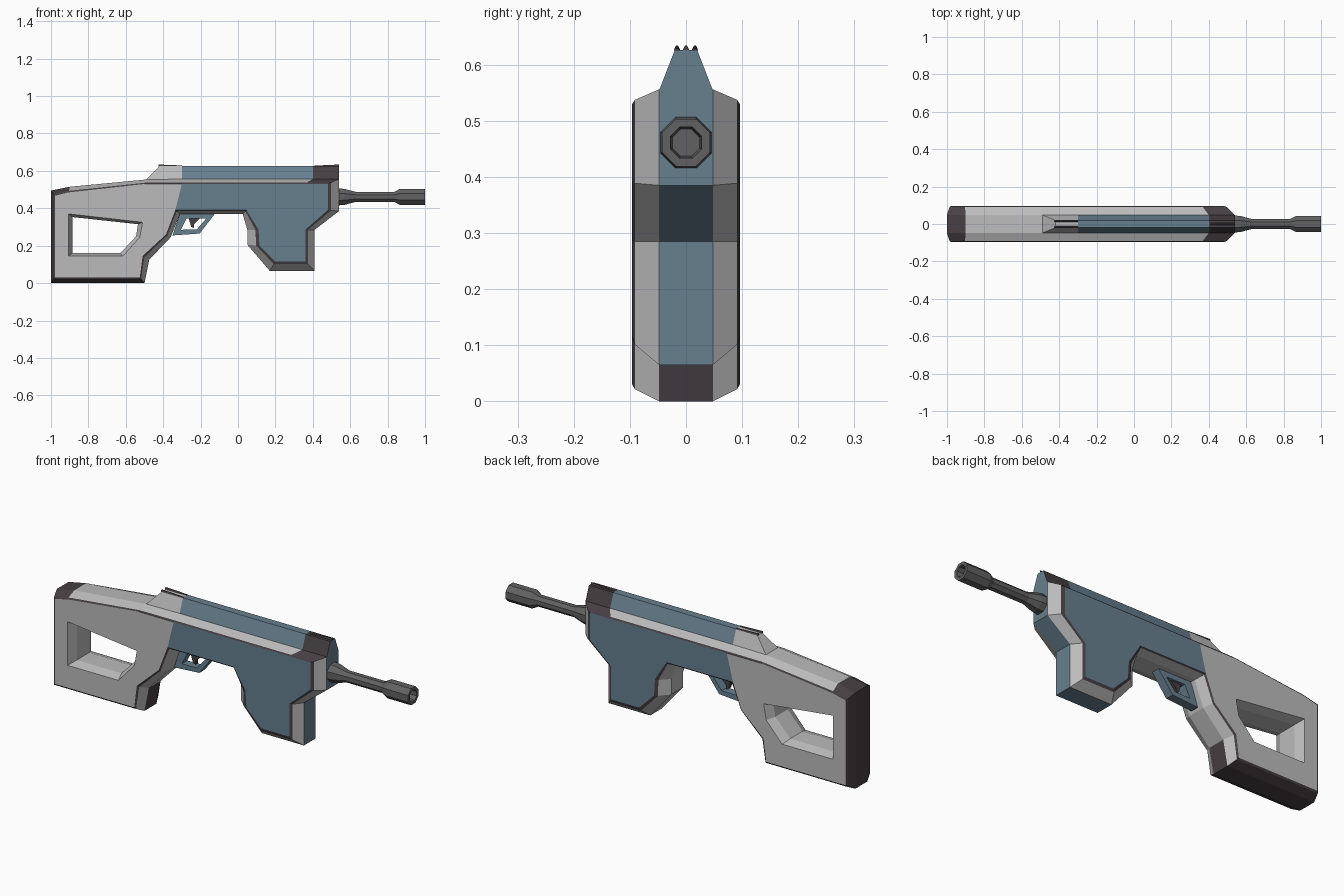
import bpy, bmesh, math

cube = bpy.data.objects.get("Cube")
if cube:
    bpy.data.objects.remove(cube, do_unlink=True)


def material(name, rgb):
    m = bpy.data.materials.new(name)
    m.use_nodes = True
    m.diffuse_color = (*rgb, 1)
    m.node_tree.nodes["Principled BSDF"].inputs["Base Color"].default_value = (*rgb, 1)
    return m


GREY, BLUE, DARK, METAL = range(4)
MATS = [material("light grey", (.50, .50, .50)), material("slate blue", (.135, .215, .275)),
        material("dark plum", (.062, .05, .056)), material("gunmetal", (.12, .12, .12))]


def loft(name, rings, colour, caps=True):
    """Skin equal-length rings; colour is an index or a rule of (ring, segment)."""
    rule = colour if callable(colour) else lambda r, s: colour
    bm = bmesh.new()
    loops = [[bm.verts.new(p) for p in ring] for ring in rings]
    n = len(loops[0])
    for r in range(len(loops) - 1):
        for s in range(n):
            t = (s + 1) % n
            f = bm.faces.new((loops[r][s], loops[r][t], loops[r + 1][t], loops[r + 1][s]))
            f.material_index = rule(r, s)
    if caps is True:
        caps = [(range(n), rule(0, 0))]
    for loop in (loops[0], loops[-1]):
        for ids, c in caps:
            bm.faces.new([loop[i] for i in ids]).material_index = c
    bmesh.ops.recalc_face_normals(bm, faces=bm.faces)
    me = bpy.data.meshes.new(name)
    bm.to_mesh(me)
    bm.free()
    ob = bpy.data.objects.new(name, me)
    bpy.context.collection.objects.link(ob)
    for m in MATS:
        me.materials.append(m)
    return ob


def ring_y(points, y):
    return [(x, y, z) for x, z in points]


def cut(target, cutter):
    mod = target.modifiers.new("cut", 'BOOLEAN')
    mod.object, mod.operation, mod.solver = cutter, 'DIFFERENCE', 'EXACT'
    bpy.context.view_layer.objects.active = target
    bpy.ops.object.modifier_apply(modifier=mod.name)
    cutter.hide_render = True
    bpy.data.objects.remove(cutter, do_unlink=True)


# Body: (outer x, z), (side panel x, z), spine colour, bevel colour of the next segment
OUTLINE = [
    ((-1, 0), (-.98, .03), DARK, DARK),
    ((-.5, 0), (-.525, .03), DARK, GREY),
    ((-.475, .125), (-.51, .145), GREY, GREY),
    ((-.36, .245), (-.385, .26), GREY, GREY),
    ((-.31, .37), (-.335, .39), GREY, GREY),
    ((.025, .37), (.045, .39), GREY, GREY),
    ((.05, .285), (.11, .285), GREY, GREY),
    ((.05, .205), (.115, .2), GREY, GREY),
    ((.17, .065), (.2, .115), BLUE, GREY),
    ((.41, .065), (.36, .115), BLUE, GREY),
    ((.41, .285), (.36, .285), BLUE, GREY),
    ((.54, .385), (.48, .39), BLUE, GREY),
    ((.54, .556), (.48, .53), DARK, DARK),
    ((.40, .556), (.355, .53), BLUE, GREY),
    ((-.30, .556), (-.30, .53), GREY, GREY),
    ((-.49, .554), (-.5, .53), GREY, GREY),
    ((-.9, .515), (-.905, .485), DARK, DARK),
    ((-1, .495), (-.98, .467), DARK, DARK)]
outer = [o[0] for o in OUTLINE]
panel = [o[1] for o in OUTLINE]
edge = [(a + (c - a) * .72, b + (d - b) * .72) for (a, b), (c, d) in zip(outer, panel)]


def body_colour(r, s):
    if r in (0, 4):
        return DARK
    return OUTLINE[s][2] if r == 2 else OUTLINE[s][3]


layers = [(panel, -.096), (edge, -.091), (outer, -.048),
          (outer, .048), (edge, .091), (panel, .096)]
body = loft("body", [ring_y(p, y) for p, y in layers], body_colour,
            [([0, 1, 2, 3, 4, 14, 15, 16, 17], GREY), (range(4, 15), BLUE)])

# Stock opening with a chamfered rim
rim = [(-.905, .37), (-.51, .325), (-.525, .245), (-.615, .145), (-.905, .145)]
throat = [(-.885, .353), (-.535, .315), (-.545, .25), (-.63, .16), (-.885, .16)]
opening = [(rim, -.12), (rim, -.096), (throat, -.05), (throat, .05), (rim, .096), (rim, .12)]
cut(body, loft("stock_cutter", [ring_y(p, y) for p, y in opening], GREY))

# Top housing, tapering up to a narrow rail
stations = [(-.49, -.42), (-.30, -.30), (.40, .40), (.54, .54)]
sections = [[(b, -.048, .554), (t, -.02, .626), (t, .02, .626), (b, .048, .554)]
            for b, t in stations]
housing = loft("top_housing", sections, lambda r, s: (GREY, BLUE, DARK)[r],
               [(range(4), BLUE)])
for f in housing.data.polygons:
    if f.normal.x < -.3:
        f.material_index = GREY


# Sight ridges
def ridge(name, y, x0, z0, x1, z1):
    loft(name, [[(x, y - .006, .625), (x, y - .002, z), (x, y + .002, z), (x, y + .006, .625)]
                for x, z in ((x0, z0), (x1, z1))], DARK)


for side, y in (("right", -.016), ("left", .016)):
    ridge(side + "_rear_sight", y, -.425, .634, -.30, .629)
ridge("front_sight", 0, .41, .628, .54, .634)


# Barrel with flared muzzle and recessed bore
def octagon(x, r):
    turns = [math.tau * (i + .5) / 8 for i in range(8)]
    return [(x, r * math.cos(a), .461 + r * math.sin(a)) for a in turns]


loft("barrel", [octagon(x, r) for x, r in
                ((.53, .05), (.57, .046), (.63, .029), (.835, .029),
                 (.865, .046), (1, .046), (1, .03), (.95, .026))], METAL)

# Trigger guard frame and trigger
guard = [(-.35, .255), (-.205, .265), (-.12, .375), (-.31, .375)]
gap = [(-.305, .285), (-.22, .287), (-.17, .345), (-.275, .345)]
frame = [ring_y(guard, -.022), ring_y(guard, .022), ring_y(gap, .022),
         ring_y(gap, -.022), ring_y(guard, -.022)]
loft("trigger_guard", frame, BLUE, [])
lever = [(-.265, .35), (-.25, .30), (-.235, .295), (-.235, .315), (-.2, .35)]
loft("trigger", [ring_y(lever, -.01), ring_y(lever, .01)], DARK)
